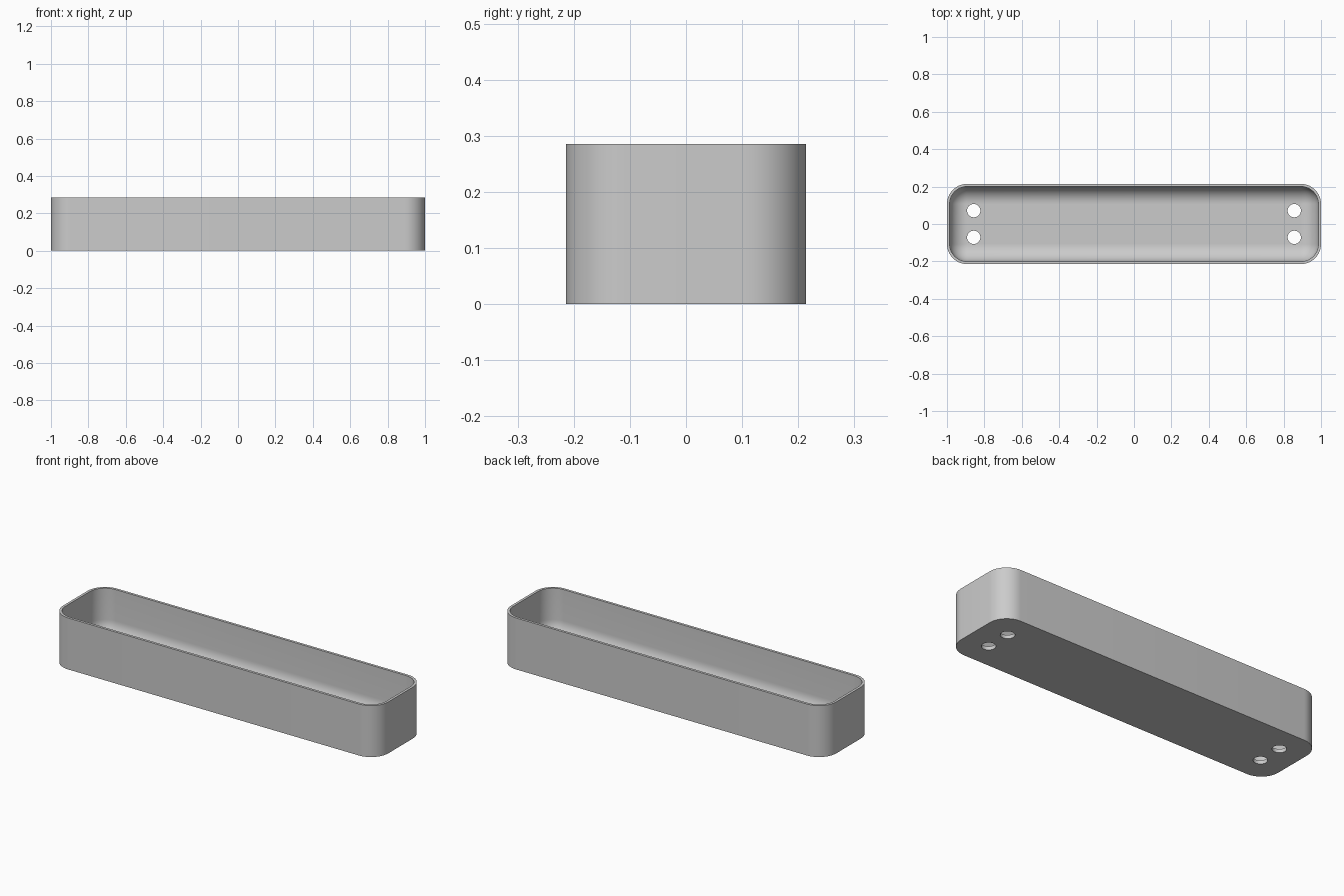
import bpy, bmesh
from math import sin, cos, pi, radians

cube = bpy.data.objects.get("Cube")
if cube:
    bpy.data.objects.remove(cube, do_unlink=True)

HALF_X, HALF_Y, HEIGHT = 1.0, 0.2143, 0.2857
CORNER, WALL, FLOOR = 0.1071, 0.0143, 0.02
FILLET = 0.092
CORNER_STEPS, FILLET_STEPS = 12, 12

# Single plain grey material
grey = bpy.data.materials.new("light_grey")
grey.use_nodes = True
grey.diffuse_color = (0.6, 0.6, 0.6, 1)
grey.node_tree.nodes["Principled BSDF"].inputs["Base Color"].default_value = (0.6, 0.6, 0.6, 1)


def ring(bm, inset, z):
    """Rounded rectangle of vertices, pulled in by inset."""
    r = CORNER - inset
    verts = []
    for quarter, (sx, sy) in enumerate(((1, 1), (-1, 1), (-1, -1), (1, -1))):
        for i in range(CORNER_STEPS + 1):
            a = (quarter + i / CORNER_STEPS) * pi / 2
            verts.append(bm.verts.new((sx * (HALF_X - CORNER) + r * cos(a),
                                       sy * (HALF_Y - CORNER) + r * sin(a), z)))
    return verts


# Tray profile: outer wall, rim, inner wall, rounded inner floor edge
profile = [(0, 0), (0, HEIGHT), (WALL, HEIGHT)]
for i in range(FILLET_STEPS + 1):
    a = i / FILLET_STEPS * pi / 2
    profile.append((WALL + FILLET * (1 - cos(a)), FLOOR + FILLET * (1 - sin(a))))

bm = bmesh.new()
rings = [ring(bm, inset, z) for inset, z in profile]
for low, high in zip(rings, rings[1:]):
    n = len(low)
    for i in range(n):
        j = (i + 1) % n
        bm.faces.new((low[i], low[j], high[j], high[i]))
bm.faces.new(list(reversed(rings[0])))
bm.faces.new(rings[-1])
bmesh.ops.recalc_face_normals(bm, faces=bm.faces)
mesh = bpy.data.meshes.new("tray")
bm.to_mesh(mesh)
bm.free()
mesh.materials.append(grey)
tray = bpy.data.objects.new("tray", mesh)
bpy.context.collection.objects.link(tray)

# Four drainage holes through the floor
bm = bmesh.new()
for x in (-0.857, 0.857):
    for y in (-0.0714, 0.0714):
        hole = bmesh.ops.create_cone(bm, cap_ends=True, segments=32,
                                     radius1=0.0357, radius2=0.0357, depth=0.1)
        bmesh.ops.translate(bm, verts=hole["verts"], vec=(x, y, 0))
cutter_mesh = bpy.data.meshes.new("hole_cutter")
bm.to_mesh(cutter_mesh)
bm.free()
cutter_mesh.materials.append(grey)
cutter = bpy.data.objects.new("hole_cutter", cutter_mesh)
cutter.hide_render = True
bpy.context.collection.objects.link(cutter)

cut = tray.modifiers.new("holes", "BOOLEAN")
cut.operation = "DIFFERENCE"
cut.solver = "EXACT"
cut.object = cutter
bpy.ops.object.select_all(action="DESELECT")
tray.select_set(True)
bpy.context.view_layer.objects.active = tray
bpy.ops.object.modifier_apply(modifier=cut.name)
bpy.data.objects.remove(cutter, do_unlink=True)

# Smooth rounded walls with crisp rim and hole edges
bpy.ops.object.shade_smooth_by_angle(angle=radians(30))
